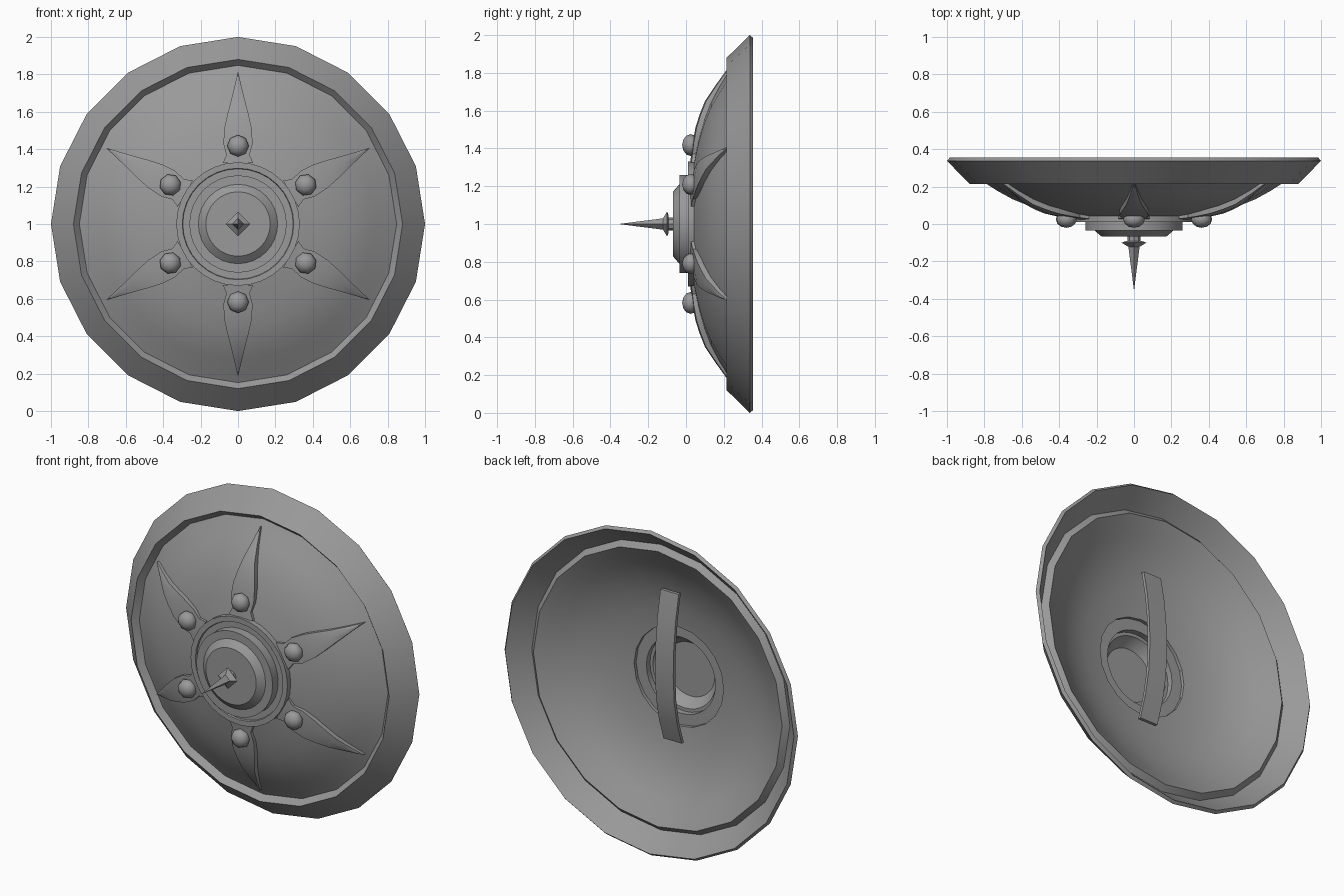
import bpy, bmesh, math
from mathutils import Matrix, Vector

if "Cube" in bpy.data.objects:
    bpy.data.objects.remove(bpy.data.objects["Cube"])

CENTRE = Vector((0, 0, 1))
METAL = bpy.data.materials.new("dark_grey_metal")
METAL.diffuse_color = (.32, .32, .32, 1)
METAL.use_nodes = True
METAL.node_tree.nodes["Principled BSDF"].inputs["Base Color"].default_value = METAL.diffuse_color


def finish(name, bm, smooth=None):
    bmesh.ops.remove_doubles(bm, verts=bm.verts, dist=1e-5)
    bmesh.ops.recalc_face_normals(bm, faces=bm.faces)
    me = bpy.data.meshes.new(name)
    bm.to_mesh(me)
    bm.free()
    me.materials.append(METAL)
    ob = bpy.data.objects.new(name, me)
    bpy.context.collection.objects.link(ob)
    if smooth:
        bpy.ops.object.select_all(action='DESELECT')
        ob.select_set(True)
        bpy.context.view_layer.objects.active = ob
        bpy.ops.object.shade_smooth_by_angle(angle=math.radians(smooth))
    return ob


def lathe(name, profile, n, closed=False, smooth=None):
    """Turn (radius, y) points around the shield's y axis."""
    bm = bmesh.new()
    rings = []
    for i in range(n):
        a = 2 * math.pi * i / n
        rings.append([bm.verts.new(CENTRE + Vector((r * math.sin(a), y, r * math.cos(a))))
                      for r, y in profile])
    m = len(profile)
    for i in range(n):
        p, q = rings[i], rings[(i + 1) % n]
        for j in range(m if closed else m - 1):
            k = (j + 1) % m
            ids = [p[j], p[k]]
            if profile[k][0] > 1e-6:
                ids.append(q[k])
            if profile[j][0] > 1e-6:
                ids.append(q[j])
            if len(ids) > 2:
                bm.faces.new(ids)
    return finish(name, bm, smooth)


def strip(name, rows, smooth):
    """Skin a row of matching cross-sections and cap both ends."""
    bm = bmesh.new()
    rows = [[bm.verts.new(p) for p in row] for row in rows]
    n = len(rows[0])
    for a, b in zip(rows, rows[1:]):
        for j in range(n):
            k = (j + 1) % n
            bm.faces.new((a[j], a[k], b[k], b[j]))
    bm.faces.new(rows[0])
    bm.faces.new(rows[-1])
    return finish(name, bm, smooth)


# Dished body with its flared rim, as one closed shell
lathe("shield_body", [(.305, .037), (.45, .066), (.56, .097), (.65, .133), (.73, .177), (.80, .222),
                      (.848, .25), (.88, .215), (1, .338), (.985, .355),
                      (.88, .245), (.848, .275), (.79, .24), (.72, .195), (.64, .152),
                      (.55, .117), (.44, .086), (.305, .07)], 20, True, 25)

# Stepped hollow boss in the middle
lathe("boss", [(0, -.068), (.172, -.068), (.212, -.034), (.26, -.034), (.26, .02), (.295, .02),
               (.298, .01), (.33, .01), (.33, .06), (.305, .06), (.305, .05), (.235, .05),
               (.235, .015), (.215, .015), (.2, -.012), (.165, -.045), (0, -.045)], 32, False, 25)

# Spike: round neck, then square flange and point
lathe("spike_neck", [(0, -.06), (.035, -.06), (.035, -.1), (0, -.1)], 8)
lathe("spike", [(0, -.092), (.045, -.092), (.066, -.1), (.03, -.122), (0, -.357)], 4)

# Petal ornaments: (radius, half width, height y), slightly ridged
petal = [(.325, .082, .022), (.37, .062, .028), (.43, .078, .035), (.51, .073, .05),
         (.58, .058, .072), (.65, .04, .1), (.73, .02, .153), (.812, .001, .212)]
for i in range(6):
    turn = Matrix.Translation(CENTRE) @ Matrix.Rotation(i * math.pi / 3, 4, 'Y')
    strip("petal_%d" % (i + 1),
          [[turn @ Vector((x, d, r)) for x, d in
            ((-w, y + .04), (-w, y + .006), (0, y), (w, y + .006), (w, y + .04))]
           for r, w, y in petal], 25)

    # Rounded stud on each petal
    bm = bmesh.new()
    bmesh.ops.create_uvsphere(bm, u_segments=8, v_segments=6, radius=.058)
    bm.transform(turn @ Matrix.Translation((0, .025, .418)) @ Matrix.Diagonal((1, .78, 1, 1))
                 @ Matrix.Rotation(math.pi / 2, 4, 'X'))
    finish("stud_%d" % (i + 1), bm, 60)

# Curved grip strap on the back: (y, z) path
path = [(.15, 1.555), (.18, 1.4), (.198, 1.23), (.203, 1.07), (.193, .9), (.165, .76), (.12, .625)]
strip("grip_strap", [[Vector((x, y + d, z)) for x, d in
                      ((-.062, -.01), (.062, -.01), (.062, .01), (-.062, .01))]
                     for y, z in path], 30)
